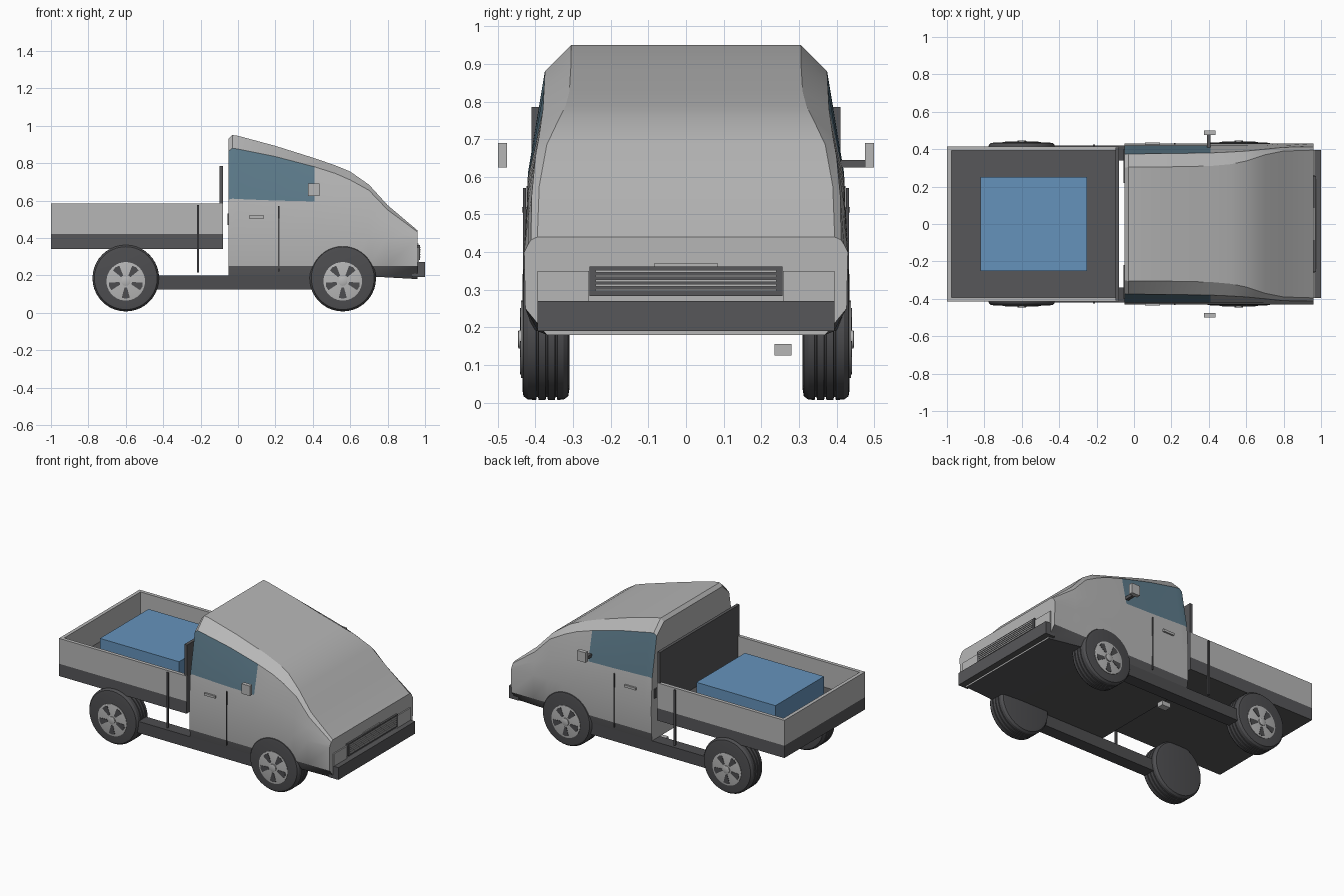
import bpy, bmesh
from math import sin, cos, pi, radians

if "Cube" in bpy.data.objects:
    bpy.data.objects.remove(bpy.data.objects["Cube"])


def material(name, r, g, b):
    m = bpy.data.materials.new(name)
    m.use_nodes = True
    m.diffuse_color = (r, g, b, 1)
    node = m.node_tree.nodes["Principled BSDF"]
    node.inputs["Base Color"].default_value = (r, g, b, 1)
    node.inputs["Roughness"].default_value = 0.6
    return m


PAINT = material("light grey paint", .47, .47, .47)
TRIM = material("dark grey trim", .095, .095, .1)
RUBBER = material("black rubber", .075, .075, .08)
GLASS = material("blue grey glass", .11, .2, .26)
BLUE = material("blue cargo", .13, .29, .5)


def finish(name, bm, mats, smooth=None):
    bmesh.ops.recalc_face_normals(bm, faces=bm.faces[:])
    me = bpy.data.meshes.new(name)
    bm.to_mesh(me)
    bm.free()
    for m in mats:
        me.materials.append(m)
    ob = bpy.data.objects.new(name, me)
    bpy.context.collection.objects.link(ob)
    if smooth:
        bpy.ops.object.select_all(action='DESELECT')
        bpy.context.view_layer.objects.active = ob
        ob.select_set(True)
        bpy.ops.object.shade_smooth_by_angle(angle=radians(smooth))
    return ob


def box(name, x, y, z, mat):
    """Box from (min, max) pairs."""
    bm = bmesh.new()
    bmesh.ops.create_cube(bm, size=1)
    for v in bm.verts:
        v.co = [p[0] + (c + .5) * (p[1] - p[0]) for c, p in zip(v.co, (x, y, z))]
    return finish(name, bm, [mat])


def both_sides(name, x, y, z, mat):
    box("left_" + name, x, y, z, mat)
    box("right_" + name, x, (-y[1], -y[0]), z, mat)


def loft(bm, rings):
    """Skin closed rings of points and cap both ends; returns side faces by ring."""
    rows = [[bm.verts.new(p) for p in ring] for ring in rings]
    n = len(rows[0])
    bands = [[bm.faces.new((a[i], a[(i + 1) % n], b[(i + 1) % n], b[i])) for i in range(n)]
             for a, b in zip(rows, rows[1:])]
    bm.faces.new(rows[0])
    bm.faces.new(rows[-1])
    return bands


def lathe(name, x, z, side, profile, mat, n=40):
    """Turn (y, radius) points about the axle direction."""
    bm = bmesh.new()
    loft(bm, [[(x + r * cos(2 * pi * i / n), side * y, z + r * sin(2 * pi * i / n))
               for i in range(n)] for y, r in profile])
    return finish(name, bm, [mat], 30)


# Cab: x, roof z, roof half width, shoulder z, shoulder half width, belt z
stations = [
    (-.05, .93, .30, .865, .373, .605),
    (-.03, .95, .305, .88, .375, .61),
    (0, .946, .305, .875, .375, .608),
    (.2, .892, .306, .835, .377, .60),
    (.41, .826, .31, .78, .38, .595),
    (.52, .788, .32, .745, .385, .58),
    (.6, .755, .337, .71, .39, .56),
    (.7, .685, .37, .655, .40, .53),
    (.8, .575, .39, .55, .41, .49),
    (.96, .44, .395, .432, .412, .42),
]
rings = []
for x, tz, ty, sz, sy, bz in stations:
    t = max(0, (x - .6) / .36)
    half = [(ty, tz), (sy, sz), (.42, bz), (.43, .41 - .01 * t),
            (.427, .25), (.42 - .05 * t, .2 - .02 * t)]
    rings.append([(x, y, z) for y, z in half] + [(x, -y, z) for y, z in reversed(half)])
bm = bmesh.new()
for k, band in enumerate(loft(bm, rings)):
    for i, f in enumerate(band):
        if i in (4, 5, 6):
            f.material_index = 1
        elif i in (1, 9) and stations[k + 1][0] <= .41:
            f.material_index = 2
finish("cab", bm, [PAINT, TRIM, GLASS], 25)

# Cab side details
both_sides("door_seam", (.215, .221), (.425, .433), (.22, .57), RUBBER)
both_sides("door_handle", (.06, .14), (.424, .436), (.505, .52), PAINT)
both_sides("mirror", (.375, .435), (.475, .5), (.625, .69), PAINT)
box("mirror_arm", (.39, .41), (.41, .476), (.625, .645), TRIM)
both_sides("rear_vent", (-.057, -.045), (.22, .4), (.47, .53), TRIM)

# Nose
box("front_bumper", (.93, 1), (-.395, .395), (.19, .27), TRIM)
both_sides("lamp_panel", (.955, .968), (.258, .395), (.27, .35), PAINT)
box("grille", (.955, .972), (-.257, .257), (.283, .362), TRIM)
for i in range(5):
    z = .296 + i * .0125
    box(f"grille_bar_{i + 1}", (.965, .976), (-.24, .24), (z, z + .006), PAINT)
box("hood_latch", (.955, .965), (-.085, .085), (.36, .37), PAINT)

# Cargo bed
box("bed_floor", (-1, -.08), (-.415, .415), (.34, .42), TRIM)
both_sides("bed_wall", (-1, -.08), (.392, .415), (.42, .585), PAINT)
box("tailgate", (-1, -.977), (-.392, .392), (.42, .585), PAINT)
box("headboard", (-.1, -.08), (-.41, .41), (.42, .785), TRIM)
box("cargo_box", (-.82, -.25), (-.25, .25), (.42, .57), BLUE)
both_sides("bed_post", (-.22, -.208), (.412, .424), (.215, .575), RUBBER)

# Chassis
both_sides("side_sill", (-.45, .42), (.34, .42), (.125, .2), RUBBER)
box("exhaust_tip", (-.04, .02), (.235, .28), (.125, .155), PAINT)

# Wheels: grooved tyre, light disc, dark slots between five spokes, hub cap
tyre = [(.31, .15), (.313, .168), (.325, .177)]
for y in (.345, .37, .395):
    tyre += [(y - .003, .178), (y - .002, .17), (y + .002, .17), (y + .003, .178)]
tyre += [(.42, .177), (.432, .168), (.435, .15)]
for end, x in (("front", .56), ("rear", -.6)):
    for label, s in (("left", 1), ("right", -1)):
        tag = f"{end}_{label}_"
        zc = .168
        lathe(tag + "tyre", x, .185, s, tyre, RUBBER)
        lathe(tag + "rim", x, zc, s, [(.43, .103), (.438, .103), (.439, .099)], PAINT)
        lathe(tag + "hub", x, zc, s, [(.438, .024), (.445, .024), (.447, .018)], PAINT, 16)
        bm = bmesh.new()
        for k in range(5):
            a = pi / 2 + pi / 5 + k * 2 * pi / 5
            outline = [(.034, -.2), (.09, -.24), (.093, 0), (.09, .24), (.034, .2)]
            loft(bm, [[(x + r * cos(a + d), s * y, zc + r * sin(a + d)) for r, d in outline]
                      for y in (.436, .441)])
        finish(tag + "spoke_gaps", bm, [RUBBER])
